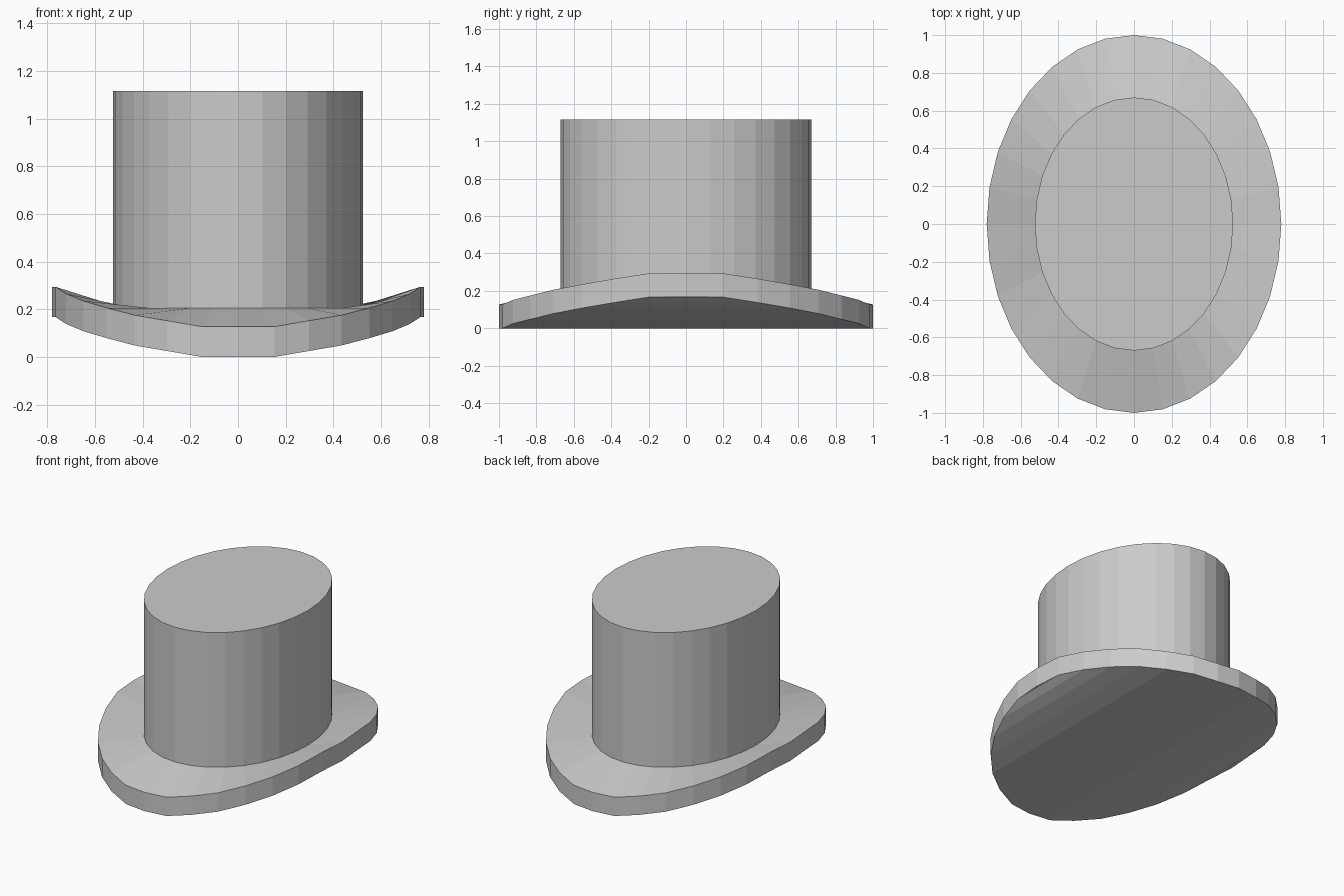
import bpy, bmesh
from math import cos, sin, pi

if "Cube" in bpy.data.objects:
    bpy.data.objects.remove(bpy.data.objects["Cube"])

N = 32
# underside height of the brim over a quarter turn, from side (x) to front/back (y)
LIFT = [0.167, 0.167, 0.138, 0.108, 0.079, 0.048, 0.025, 0.0, 0.0]
THICK, BASE, TOP = 0.127, 0.205, 1.115


def lift(k):
    k %= N // 2
    return LIFT[min(k, N // 2 - k)]


def ring(bm, rx, ry, z):
    return [bm.verts.new((rx * cos(2 * pi * k / N), ry * sin(2 * pi * k / N), z(k)))
            for k in range(N)]


def bridge(bm, a, b):
    for k in range(N):
        j = (k + 1) % N
        bm.faces.new((a[k], a[j], b[j], b[k]))


def finish(bm, name):
    mesh = bpy.data.meshes.new(name)
    bm.to_mesh(mesh)
    bm.free()
    bpy.context.collection.objects.link(bpy.data.objects.new(name, mesh))


# brim: curled outer edge, sloping to a level ring at the crown
bm = bmesh.new()
low = ring(bm, 0.78, 1.0, lift)
high = ring(bm, 0.78, 1.0, lambda k: lift(k) + THICK)
inner = ring(bm, 0.525, 0.67, lambda k: BASE)
bridge(bm, low, high)
bridge(bm, high, inner)
# underside: strips running front to back
half = N // 2
bm.faces.new((low[0], low[-1], low[1]))
for k in range(1, half - 1):
    bm.faces.new((low[k], low[-k], low[-k - 1], low[k + 1]))
bm.faces.new((low[half - 1], low[half + 1], low[half]))
# crown: straight oval tube with flat top, continuous with the brim
top = ring(bm, 0.525, 0.67, lambda k: TOP)
bridge(bm, inner, top)
bm.faces.new(top)
finish(bm, "top_hat")
